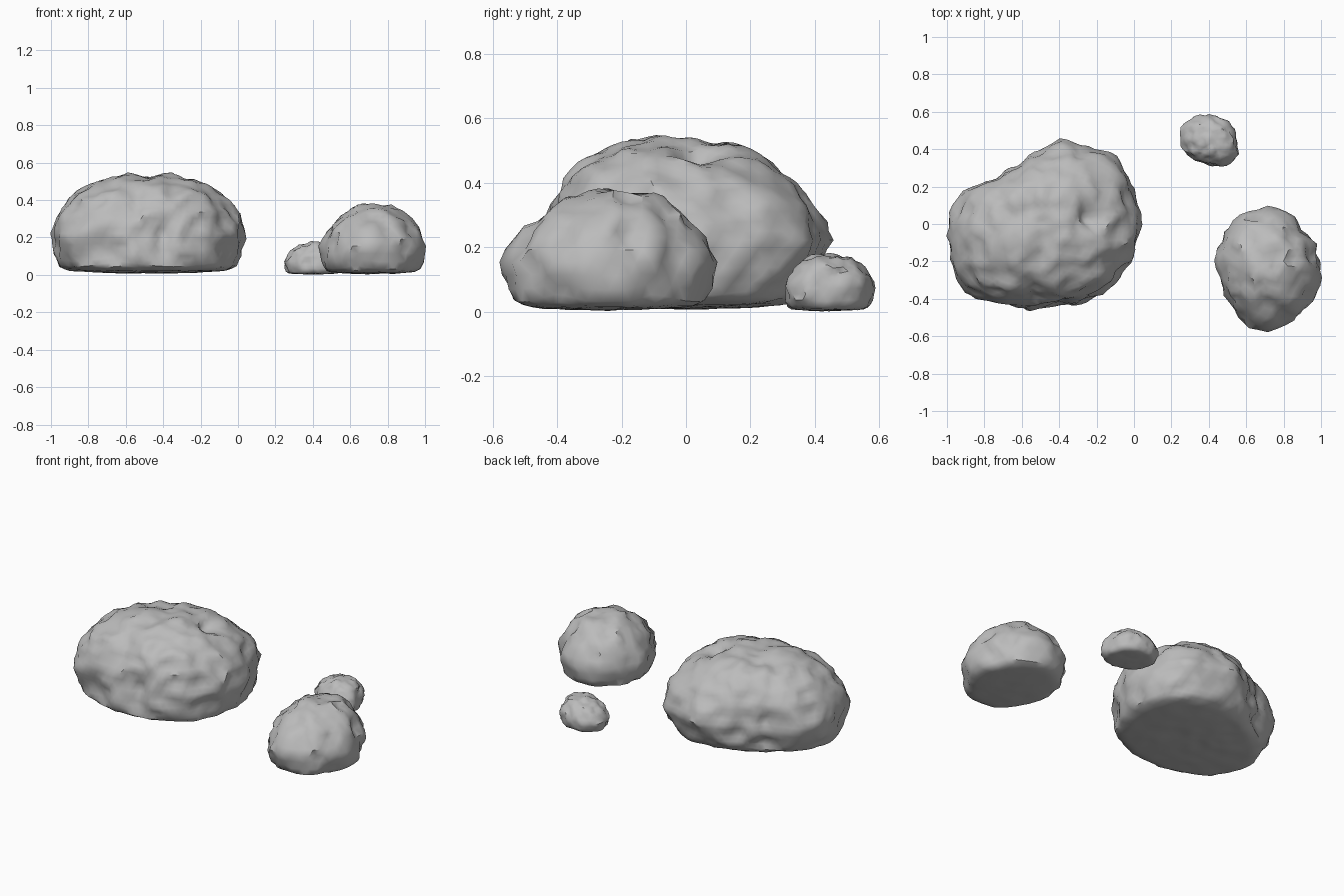
import bpy, bmesh, math
from mathutils import Vector, noise

if "Cube" in bpy.data.objects:
    bpy.data.objects.remove(bpy.data.objects["Cube"])

stone = bpy.data.materials.new("grey stone")
stone.diffuse_color = (0.5, 0.5, 0.5, 1)
stone.use_nodes = True
stone.node_tree.nodes["Principled BSDF"].inputs["Base Color"].default_value = stone.diffuse_color

# Shared side profile from underside to crown: (share of outline, share of height)
PROFILE = [(0, .015), (.5, .022), (.8, .04), (.91, .08), (.965, .2), (1, .4), (.93, .61),
           (.8, .76), (.63, .88), (.47, .945), (.23, .99), (0, 1)]
STEPS = [0]
for a, b in zip(PROFILE, PROFILE[1:]):
    STEPS.append(STEPS[-1] + math.hypot(b[0] - a[0], b[1] - a[1]))


def profile_at(t):
    d = t * STEPS[-1]
    for i in range(len(PROFILE) - 1):
        if d <= STEPS[i + 1] + 1e-6:
            f = (d - STEPS[i]) / (STEPS[i + 1] - STEPS[i])
            return Vector(PROFILE[i]).lerp(Vector(PROFILE[i + 1]), f)
    return Vector(PROFILE[-1])


def radius_at(polar, angle):
    # Nearly straight edges around the closed outline
    angle = (angle + math.pi) % math.tau - math.pi
    for (a0, r0), (a1, r1) in zip(polar, polar[1:]):
        if a0 <= angle <= a1:
            f = (angle - a0) / (a1 - a0)
            return 1 / ((1 - f) / r0 + f / r1)
    return polar[0][1]


def make_rock(name, outline, centre, height, lean, base_shift, dome, rough, grain, detail,
              dents=()):
    cx, cy = centre
    polar = sorted((math.atan2(y - cy, x - cx), math.hypot(x - cx, y - cy))
                   for x, y in outline)
    polar = [(polar[-1][0] - math.tau, polar[-1][1])] + polar + \
            [(polar[0][0] + math.tau, polar[0][1])]
    bm = bmesh.new()
    bmesh.ops.create_icosphere(bm, subdivisions=detail, radius=1)
    core = Vector((cx, cy, height * .4))
    for v in bm.verts:
        d = v.co.normalized()
        share, level = profile_at(1 - math.acos(max(-1, min(1, d.z))) / math.pi)
        angle = math.atan2(d.y, d.x)
        up = max(0, level - .4) / .6
        low = max(0, .4 - level) / .4
        # Outline detail fades into a rounder shape away from the widest level
        soft = sum(radius_at(polar, angle + k * .13) for k in range(-4, 5)) / 9
        fade = min(1, max(up, low) * 1.4)
        r = share * (radius_at(polar, angle) * (1 - fade) + soft * fade) * (1 - dome * up)
        p = Vector((cx + r * math.cos(angle) + lean[0] * up + base_shift[0] * low,
                    cy + r * math.sin(angle) + lean[1] * up + base_shift[1] * low,
                    height * level))
        out = (p - core).normalized()
        # Lumpy surface: broad swells, sharp folds and fine grain
        n = noise.noise(p * grain) * .7
        n += .4 - 1.7 * abs(noise.noise(p * grain * 1.3 + Vector((7, 3, 1))))
        n += .5 * noise.noise(p * grain * 2.8)
        push = rough * (n - .03)
        for x, y, z, size, depth in dents:
            push -= depth * math.exp(-((p - Vector((x, y, z))).length / size) ** 2)
        calm = min(1, .25 + max(0, level - .03) * 5)   # flatter underside
        v.co = p + out * push * calm
        v.co.z = max(v.co.z, 0)
    me = bpy.data.meshes.new(name)
    bm.to_mesh(me)
    bm.free()
    me.materials.append(stone)
    ob = bpy.data.objects.new(name, me)
    bpy.context.collection.objects.link(ob)
    bpy.ops.object.select_all(action='DESELECT')
    ob.select_set(True)
    bpy.context.view_layer.objects.active = ob
    bpy.ops.object.shade_smooth_by_angle(angle=math.radians(42))


# Large boulder on the left
make_rock("large_boulder",
          [(.045, .03), (-.01, .21), (-.05, .33), (-.13, .39), (-.28, .40), (-.40, .45),
           (-.50, .39), (-.64, .30), (-.77, .24), (-.92, .18), (-1, .05), (-.99, -.13),
           (-.95, -.32), (-.80, -.41), (-.62, -.45), (-.48, -.43), (-.41, -.40),
           (-.31, -.43), (-.16, -.37), (-.05, -.24), (.02, -.11)],
          (-.47, -.02), .54, (0, -.02), (0, -.03), 0, .024, 5.5, 5,
          [(-.22, .04, .48, .075, .075), (-.59, .06, .53, .06, .03),
           (-.55, -.36, .36, .06, .045), (-.64, -.36, .36, .04, .03),
           (-.74, -.42, .13, .08, .05), (-.40, -.42, .12, .05, .025),
           (-.73, .23, .25, .06, .045), (-.73, .24, .09, .06, .04)])

# Medium rock at the front right
make_rock("medium_rock",
          [(.71, .09), (.82, .07), (.89, -.04), (.97, -.08), (.98, -.21), (.995, -.32),
           (.93, -.44), (.83, -.53), (.715, -.58), (.585, -.52), (.50, -.40), (.46, -.28),
           (.435, -.18), (.47, -.07), (.59, .06)],
          (.715, -.24), .375, (.02, .015), (0, 0), .1, .022, 8.5, 4,
          [(.62, -.08, .33, .05, .02), (.95, -.15, .25, .05, .02), (.9, -.3, .32, .07, .015)])

# Small stone at the back right
make_rock("small_stone",
          [(.38, .58), (.52, .53), (.545, .43), (.565, .37), (.52, .32), (.38, .33),
           (.285, .37), (.245, .45), (.255, .53)],
          (.40, .44), .178, (.02, 0), (0, -.005), .05, .012, 16, 4)
